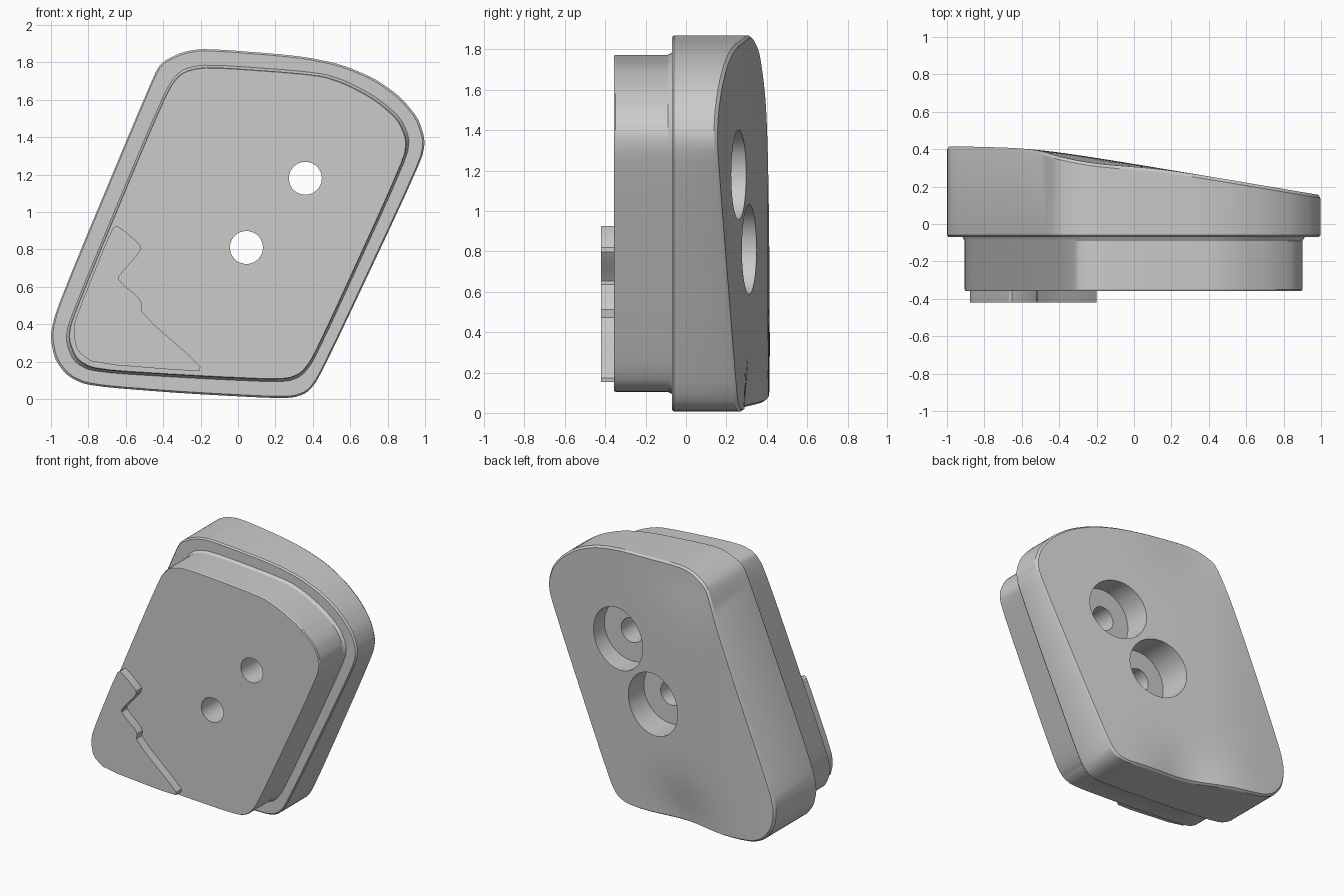
import bpy, bmesh, math
from mathutils import Vector

if "Cube" in bpy.data.objects:
    bpy.data.objects.remove(bpy.data.objects["Cube"])

grey = bpy.data.materials.new("plain grey")
grey.use_nodes = True
grey.diffuse_color = (0.6, 0.6, 0.6, 1)
grey.node_tree.nodes["Principled BSDF"].inputs["Base Color"].default_value = (0.6, 0.6, 0.6, 1)

# Profiles as (x, z), anticlockwise from the lower left corner
FLANGE = [(-.8, .07), (-.3, .03), (.27, .0), (.37, .03), (.44, .12), (.98, 1.27),
          (1.002, 1.38), (.965, 1.5), (.87, 1.615), (.73, 1.715), (.55, 1.79), (.33, 1.835),
          (-.18, 1.875), (-.3, 1.855), (-.41, 1.8), (-.455, 1.72), (-.965, .5),
          (-1.005, .34), (-.98, .21), (-.91, .12)]
PLUG = [(-.77, .155), (-.2, .12), (.25, .1), (.34, .135), (.41, .23), (.89, 1.28),
        (.905, 1.39), (.855, 1.5), (.73, 1.605), (.57, 1.69), (.43, 1.735),
        (-.18, 1.78), (-.31, 1.745), (-.39, 1.63), (-.89, .43), (-.91, .32), (-.867, .21)]
PLATE = [(-.645, .93), (-.52, .825), (-.52, .79), (-.635, .66), (-.635, .63), (-.51, .525),
         (-.52, .46), (-.2, .18), (-.205, .145), (-.77, .19), (-.86, .255),
         (-.88, .345), (-.87, .43), (-.675, .91)]
HOLES = [(.36, 1.18), (.045, .81)]
CENTRE = Vector((0, .93))


def rounded(points, passes=2, step=0.1):
    """Cut corners repeatedly, then split long edges."""
    pts = [Vector(p) for p in points]
    for _ in range(passes):
        pts = [q for a, b in zip(pts, pts[1:] + pts[:1])
               for q in (a.lerp(b, .2), a.lerp(b, .8))]
    out = []
    for a, b in zip(pts, pts[1:] + pts[:1]):
        n = max(1, math.ceil((b - a).length / step))
        out += [a.lerp(b, i / n) for i in range(n)]
    return out


def back_depth(x, z):
    """Sloping back: flat on one side, falling to the other, dipped at both ends."""
    a, b = .42, .325 - .17 * x
    y = (a + b - math.hypot(a - b, .04)) / 2
    y -= .06 * math.exp(-((x + .22) / .27) ** 2 - (z / .28) ** 2)
    y -= .03 * math.exp(-((x + .25) / .3) ** 2 - ((z - 1.87) / .25) ** 2)
    return y


def stack(name, pts, levels, sculpt=False):
    """Loft the profile through (y, scale) levels, capped at both ends."""
    bm = bmesh.new()
    rings = []
    for i, (y, s) in enumerate(levels):
        ring = []
        for p in pts:
            q = CENTRE + (p - CENTRE) * s
            top = sculpt and i >= len(levels) - 2
            ring.append(bm.verts.new((q.x, y + (back_depth(*q) if top else 0), q.y)))
        rings.append(ring)
    for lo, hi in zip(rings, rings[1:]):
        for i in range(len(pts)):
            j = (i + 1) % len(pts)
            bm.faces.new((lo[i], lo[j], hi[j], hi[i]))
    bm.faces.new(rings[0])
    if sculpt:
        # Cut the back cap into a grid, then shape it
        for v in rings[-1]:
            v.co.y = 1
        cap = bm.faces.new(rings[-1])
        steps = 28
        for k in range(1, steps):
            t = k / steps
            for co, no in (((-1 + 2 * t, 0, 0), (1, 0, 0)), ((0, 0, 1.9 * t), (0, 0, 1))):
                faces = [f for f in bm.faces if all(v.co.y > .99 for v in f.verts)]
                geom = faces + list({e for f in faces for e in f.edges}) + \
                    list({v for f in faces for v in f.verts})
                bmesh.ops.bisect_plane(bm, geom=geom, plane_co=co, plane_no=no, dist=1e-5)
        flat = [f for f in bm.faces if all(v.co.y > .99 for v in f.verts)]
        for v in {v for f in flat for v in f.verts}:
            v.co.y = back_depth(v.co.x, v.co.z)
        bmesh.ops.triangulate(bm, faces=flat)
    else:
        bm.faces.new(rings[-1])
    bmesh.ops.recalc_face_normals(bm, faces=bm.faces)
    mesh = bpy.data.meshes.new(name)
    bm.to_mesh(mesh)
    bm.free()
    mesh.materials.append(grey)
    obj = bpy.data.objects.new(name, mesh)
    bpy.context.collection.objects.link(obj)
    return obj


def combine(target, other, operation):
    mod = target.modifiers.new("combine", 'BOOLEAN')
    mod.operation, mod.object, mod.solver = operation, other, 'EXACT'
    bpy.context.view_layer.objects.active = target
    bpy.ops.object.modifier_apply(modifier=mod.name)
    bpy.data.objects.remove(other)


def drill(target, spot, radius, y0, y1):
    bpy.ops.mesh.primitive_cylinder_add(vertices=48, radius=radius, depth=y1 - y0,
                                        location=(spot[0], (y0 + y1) / 2, spot[1]),
                                        rotation=(math.pi / 2, 0, 0))
    cutter = bpy.context.object
    cutter.hide_render = True
    cutter.data.materials.append(grey)
    combine(target, cutter, 'DIFFERENCE')


# Wide block with softened rims and a sloping back
block = stack("wedge_block", rounded(FLANGE),
              [(-.07, .99), (-.06, 1), (-.016, 1), (0, .988)], sculpt=True)
# Narrower front plug with a small flare where it meets the block
plug = stack("front_plug", rounded(PLUG),
             [(-.357, .995), (-.35, 1), (-.09, 1), (-.07, 1.014), (-.04, 1.014)])
combine(block, plug, 'UNION')

# Counterbored screw holes
for spot in HOLES:
    drill(block, spot, .088, -.6, .7)
    drill(block, spot, .222, .1, .7)

# Raised notched plate on the front
plate = stack("notched_plate", rounded(PLATE, passes=1), [(-.42, 1), (-.35, 1)])

for obj in (block, plate):
    bpy.ops.object.select_all(action='DESELECT')
    obj.select_set(True)
    bpy.context.view_layer.objects.active = obj
    bpy.ops.object.shade_smooth_by_angle(angle=math.radians(30))
